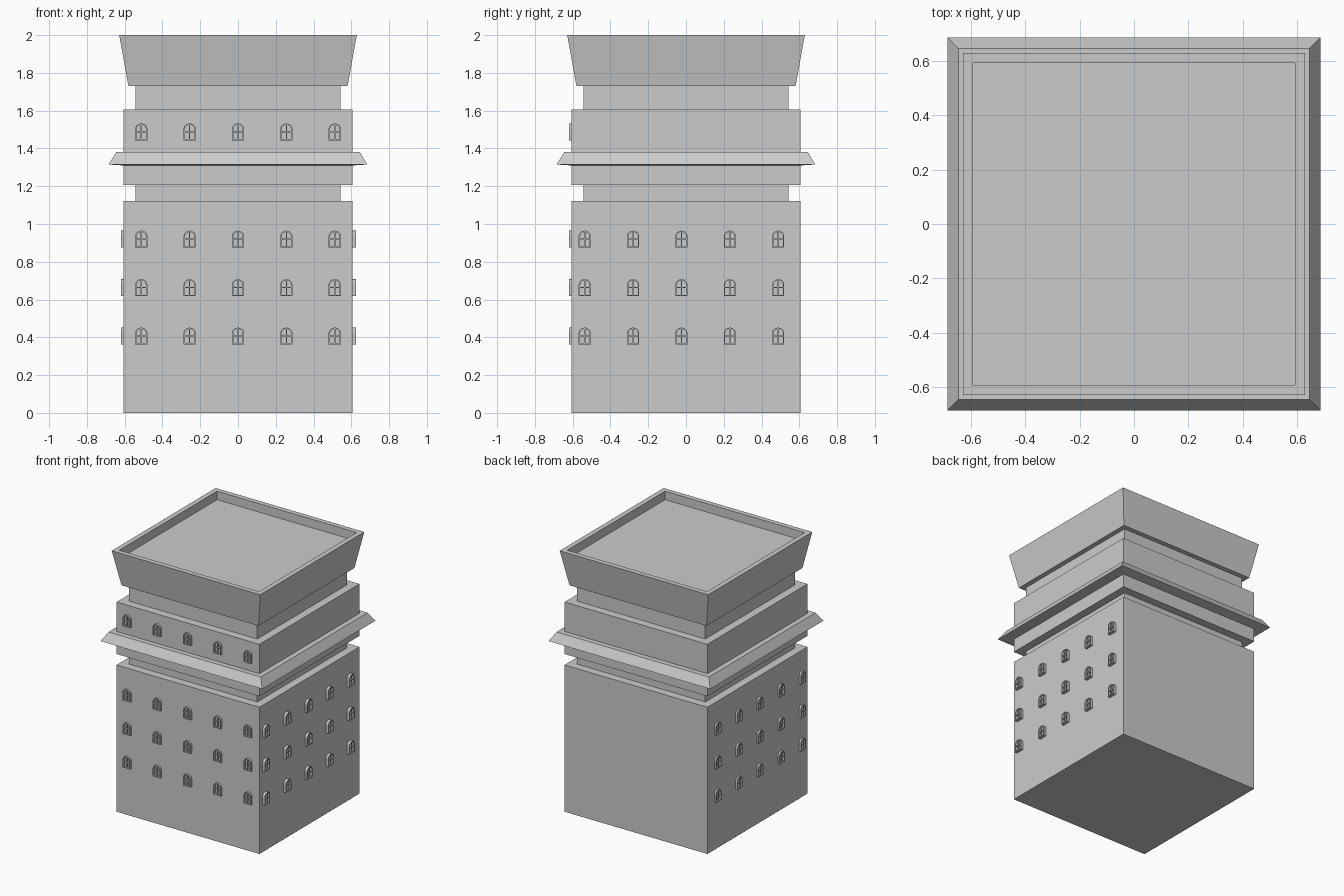
import bpy, bmesh, math
from mathutils import Matrix

if "Cube" in bpy.data.objects:
    bpy.data.objects.remove(bpy.data.objects["Cube"])


def finish(name, bm):
    mesh = bpy.data.meshes.new(name)
    bm.to_mesh(mesh)
    bm.free()
    obj = bpy.data.objects.new(name, mesh)
    bpy.context.collection.objects.link(obj)
    return obj


def square_loft(name, profile, cap_bottom=False, cap_top=False):
    """Square rings of (half width, z), listed from the outside bottom upwards."""
    bm = bmesh.new()
    rings = [[bm.verts.new((sx * h, sy * h, z)) for sx, sy in ((-1, -1), (1, -1), (1, 1), (-1, 1))]
             for h, z in profile]
    for a, b in zip(rings, rings[1:]):
        for i in range(4):
            j = (i + 1) % 4
            bm.faces.new((a[i], a[j], b[j], b[i]))
    if cap_bottom:
        bm.faces.new(rings[0][::-1])
    if cap_top:
        bm.faces.new(rings[-1])
    return finish(name, bm)


def arch(half, bottom, top):
    """Outline of a window with a rounded head, in (across, up)."""
    rise = half * 0.85
    head = [(half * math.cos(t), top - rise + rise * math.sin(t))
            for t in (math.pi * k / 6 for k in range(7))]
    return [(-half, bottom), (half, bottom)] + head


def add_window(bm, place, depth):
    # arched frame ring
    loops = []
    for y in (0.0, -depth):
        for outline in (arch(0.032, -0.045, 0.045), arch(0.025, -0.038, 0.038)):
            loops.append([bm.verts.new(place @ Matrix.Translation((x, y, z)).translation)
                          for x, z in outline])
    out_back, in_back, out_front, in_front = loops
    n = len(out_back)
    for i in range(n):
        j = (i + 1) % n
        bm.faces.new((out_back[i], out_back[j], out_front[j], out_front[i]))
        bm.faces.new((out_front[i], out_front[j], in_front[j], in_front[i]))
        bm.faces.new((in_front[i], in_front[j], in_back[j], in_back[i]))
    # crossed glazing bars
    for w, h in ((0.006, 0.076), (0.05, 0.006)):
        d = depth * 0.85
        bmesh.ops.create_cube(bm, size=1, matrix=place @ Matrix.Translation((0, -d / 2, 0))
                              @ Matrix.Diagonal((w, d, h, 1)))


def window_wall(name, angle, rows, shift, depth):
    bm = bmesh.new()
    for z in rows:
        for k in range(-2, 3):
            place = (Matrix.Rotation(angle, 4, 'Z')
                     @ Matrix.Translation((k * 0.256 + shift, -0.605, z)))
            add_window(bm, place, depth)
    return finish(name, bm)


# Stacked square storeys
square_loft("main_block", [(0.605, 0), (0.605, 1.123), (0.543, 1.123)], cap_bottom=True)
square_loft("lower_neck", [(0.543, 1.123), (0.543, 1.207)])
square_loft("upper_block", [(0.543, 1.207), (0.605, 1.207), (0.605, 1.605), (0.543, 1.605)])
square_loft("cornice", [(0.605, 1.31), (0.685, 1.315), (0.645, 1.38), (0.605, 1.38)])
square_loft("upper_neck", [(0.543, 1.605), (0.543, 1.73)])

# Flared crown with sunken roof
square_loft("roof_crown", [(0.543, 1.73), (0.58, 1.73), (0.629, 2.0),
                           (0.591, 2.0), (0.591, 1.935)], cap_top=True)

# Windows on the front and both sides
lower_rows = (0.407, 0.663, 0.92)
window_wall("front_windows", 0, lower_rows + (1.488,), 0, 0.015)
window_wall("right_windows", math.pi / 2, lower_rows, -0.024, 0.02)
window_wall("left_windows", -math.pi / 2, lower_rows, 0.024, 0.014)
